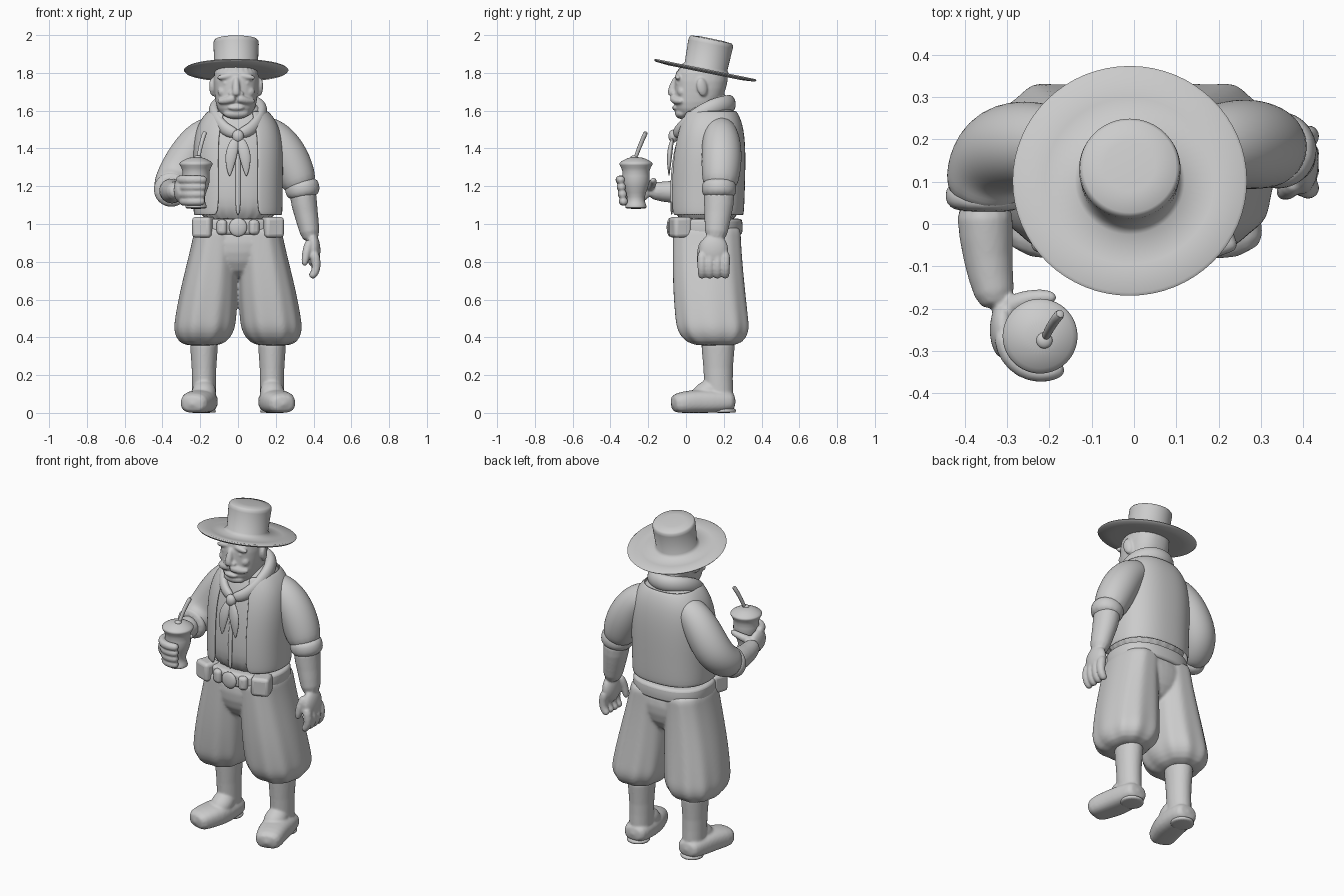
import bpy, bmesh
from math import sin, cos, pi, sqrt, radians, copysign
from mathutils import Vector, Matrix, Euler

if "Cube" in bpy.data.objects:
    bpy.data.objects.remove(bpy.data.objects["Cube"], do_unlink=True)

GREY = (.6, .6, .6, 1)
X_AXIS, Z_AXIS = Vector((1, 0, 0)), Vector((0, 0, 1))
SIDES = {"left": 1, "right": -1}

clay = bpy.data.materials.new("clay_grey")
clay.use_nodes = True
clay.diffuse_color = GREY
clay.node_tree.nodes["Principled BSDF"].inputs["Base Color"].default_value = GREY


def ring(bm, centre, u, w, sides, power=2, fold=0, gap=0):
    """One superellipse of vertices; gap leaves the front open by that angle."""
    row = []
    for k in range(sides):
        step = k / (sides - 1) if gap else k / sides
        a = gap - pi / 2 + (2 * pi - 2 * gap) * step
        c, s = (copysign(abs(f) ** (2 / power), f) for f in (cos(a), sin(a)))
        row.append(bm.verts.new(centre + (u * c + w * s) * (1 + fold * cos(10 * a))))
    return row


def skin(bm, rows, closed=True):
    """Bridge neighbouring rings and cap the ends of a closed form."""
    for a, b in zip(rows, rows[1:]):
        for k in range(0 if closed else 1, len(a)):
            bm.faces.new((a[k - 1], a[k], b[k], b[k - 1]))
    if closed:
        bm.faces.new(rows[0])
        bm.faces.new(rows[-1])


def stack(bm, rings, sides=24, power=2.4, gap=0):
    """Level rings given as (x, y, z, half width, half depth, fold)."""
    skin(bm, [ring(bm, Vector((x, y, z)), Vector((rx, 0, 0)), Vector((0, ry, 0)), sides, power, fold, gap)
              for x, y, z, rx, ry, fold in rings], closed=not gap)


def plain(rings):
    """Centred, unfolded rings from (y, z, half width, half depth)."""
    return [(0, y, z, rx, ry, 0) for y, z, rx, ry in rings]


def lathe(bm, profile, sides):
    stack(bm, [(0, 0, z, r, r, 0) for r, z in profile], sides, power=2)


def tube(bm, path, start, end, bulge=0, squash=1, axis=X_AXIS, sides=14, power=2):
    """Tube along a path, tapering from start to end and swelling by bulge midway."""
    pts = [Vector(p) for p in path]
    last = len(pts) - 1
    rows = []
    for i, p in enumerate(pts):
        along = (pts[min(i + 1, last)] - pts[max(i - 1, 0)]).normalized()
        u = (axis - along * axis.dot(along)).normalized()
        t = i / last
        r = start + (end - start) * t + bulge * sin(pi * t)
        rows.append(ring(bm, p, u * r, along.cross(u) * r * squash, sides, power))
    skin(bm, rows)


def ball(bm, loc, size, rot=(0, 0, 0)):
    place = Matrix.LocRotScale(Vector(loc), Euler(rot), Vector(size))
    bmesh.ops.create_uvsphere(bm, u_segments=16, v_segments=10, radius=1, matrix=place)


def finish(name, bm, sub=2, fuse=0, soften=5, thick=0, loc=(0, 0, 0), rot=(0, 0, 0), flip=1):
    """Make the object: flip mirrors it across x, fuse blends its pieces."""
    bmesh.ops.scale(bm, verts=bm.verts, vec=(flip, 1, 1))
    bmesh.ops.recalc_face_normals(bm, faces=bm.faces)
    mesh = bpy.data.meshes.new(name)
    bm.to_mesh(mesh)
    bm.free()
    mesh.materials.append(clay)
    ob = bpy.data.objects.new(name, mesh)
    bpy.context.collection.objects.link(ob)
    ob.location, ob.rotation_euler = (loc[0] * flip, loc[1], loc[2]), rot
    bpy.ops.object.select_all(action="DESELECT")
    ob.select_set(True)
    bpy.context.view_layer.objects.active = ob
    bpy.ops.object.shade_smooth_by_angle(angle=radians(60))
    if thick:
        mod = ob.modifiers.new("thickness", "SOLIDIFY")
        mod.thickness, mod.offset = thick, 0
    if sub:
        mod = ob.modifiers.new("smooth_surface", "SUBSURF")
        mod.levels = mod.render_levels = sub
    if fuse:
        mod = ob.modifiers.new("blend", "REMESH")
        mod.mode, mod.voxel_size, mod.use_smooth_shade = "VOXEL", fuse, True
        mod = ob.modifiers.new("soften", "SMOOTH")
        mod.factor, mod.iterations = .5, soften
    return ob


def part(name, build, *args, look={}, **kw):
    """A single-piece object made with one builder."""
    bm = bmesh.new()
    build(bm, *args, **kw)
    return finish(name, bm, **look)


# Hat: turned profile, tipped back
brim = [(.1, 0), (.2, -.004), (.27, .002), (.277, .01), (.27, .016), (.2, .01), (.13, .012)]
crown = [(.115, .03), (.12, .15), (.118, .167), (.11, .175), (.06, .18)]
part("hat", lathe, brim + crown, 64, look=dict(sub=0, loc=(-.01, .1, 1.805), rot=(-.2, 0, 0)))

# Head with the face blended in
bm = bmesh.new()
stack(bm, plain([(-.025, -.15, .065, .07), (-.02, -.09, .105, .115), (0, -.02, .115, .132),
                 (.01, .05, .122, .143), (.02, .16, .12, .143)]))
tube(bm, [(0, .07, -.2), (0, .07, -.1), (0, .06, 0)], .1, .1)
tube(bm, [(0, -.12, .08), (0, -.135, .04), (0, -.15, 0), (0, -.14, -.02)], .016, .025)
ball(bm, (0, -.125, -.085), (.045, .02, .015))
ball(bm, (0, -.09, -.115), (.07, .04, .03))
for s in SIDES.values():
    ball(bm, (s * .026, -.135, -.01), (.015, .014, .013))
    ball(bm, (s * .055, -.112, .08), (.05, .018, .016), (0, s * .15, 0))
    ball(bm, (s * .05, -.11, .045), (.022, .014, .012))
    ball(bm, (s * .065, -.092, 0), (.035, .025, .03))
    ball(bm, (s * .125, .015, .025), (.017, .03, .05), (.2, 0, s * .3))
    tube(bm, [(0, -.135, -.032), (s * .04, -.132, -.043), (s * .07, -.115, -.052), (s * .1, -.09, -.05)],
         .026, .012, axis=Z_AXIS)
finish("head", bm, sub=1, fuse=.006, loc=(-.01, .07, 1.7))

# Shirt, open vest over it, and belt
torso = [(.11, .98, .22, .18), (.11, 1.2, .218, .185), (.12, 1.4, .225, .18),
         (.13, 1.53, .2, .155), (.13, 1.6, .14, .12), (.13, 1.64, .1, .11)]
part("shirt", stack, plain(torso))
part("vest", stack, plain([(y, max(z, 1.04), rx + .012, ry + .012) for y, z, rx, ry in torso[:-1]]),
     sides=28, gap=.38, look=dict(thick=.012))
part("shirt_placket", tube, [(0, -.075, 1.04), (0, -.077, 1.2), (0, -.065, 1.35), (0, -.04, 1.45)], .014, .012, squash=.6)
part("belt", stack, plain([(.11, z, .235 - inset, .192 - inset) for z, inset in
                           ((.94, .015), (.945, 0), (1.025, 0), (1.03, .015))]))

# Belt pouches, studs and buckle
for side, s in SIDES.items():
    for label, at, size in (("pouch", (.182, -.03, .983), (.105, .1, .11)),
                            ("stud", (.085, -.07, .983), (.055, .045, .08))):
        block = part(f"{side}_belt_{label}", bmesh.ops.create_cube, size=1, matrix=Matrix.Diagonal((*size, 1)),
                     look=dict(sub=0, loc=at, rot=(0, 0, s * .35), flip=s))
        mod = block.modifiers.new("rounded", "BEVEL")
        mod.width, mod.segments = .02, 4
part("buckle", ball, (0, -.085, .983), (.05, .018, .05), look=dict(sub=1))

# Neck kerchief: rolled loop, knot and two tails
turns = [2 * pi * k / 12 for k in range(13)]
part("kerchief_loop", tube, [(.13 * sin(a), .09 - .145 * cos(a), 1.555 - .08 * cos(a) + .04 * sin(a) ** 2)
                             for a in turns], .03, .03, bulge=.02, squash=.75, axis=Z_AXIS)
part("kerchief_knot", ball, (0, -.068, 1.465), (.032, .026, .035), look=dict(sub=1))
for side, s in SIDES.items():
    part(f"{side}_kerchief_tail", tube, [(.01, -.07, 1.46), (.03, -.084, 1.4), (.042, -.09, 1.33), (.045, -.09, 1.25)],
         .016, .004, bulge=.025, squash=.45, look=dict(flip=s))

# Trousers: waist block and two baggy legs gathered at the calf, blended
bm = bmesh.new()
stack(bm, plain([(.11, 1, .225, .18), (.11, .9, .23, .185), (.11, .8, .19, .175), (.11, .7, .06, .1)]))
for s in SIDES.values():
    leg = []
    for i in range(14):
        t = i / 13
        swell = sin(pi * t * .6) ** 1.5
        gather = sqrt(1 - .6 * max(0, (t - .83) / .17) ** 2)
        leg.append((s * (.11 + .08 * t), .11 + .045 * t * t, 1 - .65 * t, (.115 + .045 * swell) * gather,
                    (.18 + .015 * swell) * gather, .012 + .035 * t ** 4))
    stack(bm, leg, sides=40)
finish("trousers", bm, sub=1, fuse=.008, soften=7)

# Boots: shaft and foot blended, toes turned out, on a heel
for side, s in SIDES.items():
    bm = bmesh.new()
    tube(bm, [(0, 0, .42), (0, 0, .3), (0, 0, .17), (0, .01, .03)], .088, .07, bulge=-.014, squash=1.2)
    tube(bm, [(0, .095, .06), (0, .05, .06), (.01, -.04, .06), (.02, -.11, .06), (.045, -.18, .055), (.065, -.25, .045)],
         .06, .07, bulge=.024, squash=.74, power=2.6)
    ball(bm, (0, -.06, .11), (.066, .09, .06), (.5, 0, 0))
    for v in bm.verts:
        v.co.z = max(v.co.z, 0)
    finish(f"{side}_boot", bm, sub=1, fuse=.007, loc=(.18, .17, 0), flip=s)
    part(f"{side}_boot_heel", lathe, [(.062, 0), (.066, .005), (.066, .03)], 24,
         look=dict(sub=1, loc=(.182, .2, 0), flip=s))

# Arms, each laid out from its elbow: sleeve and rolled cuff
shoulder = [(-.26, 0, .32), (-.15, .01, .27), (-.08, .015, .17)]
lower_sleeve = {"left": [(-.03, .01, .06), (0, 0, -.03)],
                "right": [(-.02, 0, .06), (.01, -.06, 0), (.02, -.13, -.02)]}
cuff = {"left": [(-.01, 0, .04), (0, 0, -.01), (.01, 0, -.07)],
        "right": [(.01, -.08, -.01), (.015, -.11, -.02), (.015, -.15, -.02)]}
elbow = (.34, .175, 1.2)
for side, s in SIDES.items():
    look = dict(loc=elbow, flip=s)
    part(f"{side}_sleeve", tube, shoulder + lower_sleeve[side], .075, .085, bulge=.032, look=look)
    part(f"{side}_cuff", tube, cuff[side], .086, .086, bulge=.012, look=look)

# Left forearm hanging, with a loosely curled hand
bm = bmesh.new()
tube(bm, [(0, 0, 0), (.01, 0, -.1), (.03, -.01, -.19), (.05, -.02, -.3)], .08, .05, squash=1.15)
ball(bm, (.058, -.028, -.34), (.04, .08, .09))
for i in range(4):
    y = .041 * i - .09
    tube(bm, [(.06, y, -.34), (.078, y, -.41), (.07, y, -.46), (.04, y, -.485)], .028, .021)
tube(bm, [(.045, -.07, -.28), (.02, -.1, -.35), (.01, -.1, -.43)], .029, .018)
finish("left_forearm_and_hand", bm, sub=1, fuse=.006, loc=elbow)

# Right forearm reaching forward, fingers wrapped round the cup
bm = bmesh.new()
tube(bm, [(.015, -.1, -.02), (.01, -.21, -.03), (0, -.3, -.03), (-.02, -.38, -.02)], .075, .045)
ball(bm, (-.03, -.425, -.02), (.032, .07, .065))
for i in range(4):
    reach = .072 + .006 * i
    curl = [.15 - .48 * k for k in range(6)]
    tube(bm, [(reach * cos(a) - .12, reach * sin(a) - .44, .038 * i - .08) for a in curl], .025, .023, axis=Z_AXIS)
tube(bm, [(-.03, -.38, -.01), (-.075, -.355, .01), (-.12, -.345, .025), (-.16, -.35, .035)], .028, .015, axis=Z_AXIS)
finish("right_forearm_and_hand", bm, sub=1, fuse=.006, loc=elbow, flip=SIDES["right"])

# Drinking gourd with flared rim and heaped top, and its straw
gourd = [(.045, 0), (.058, .005), (.056, .02), (.043, .045), (.05, .08), (.08, .15), (.065, .2),
         (.09, .235), (.09, .243), (.065, .26), (.03, .275)]
cup = (-.222, -.265, 1.08)
part("drinking_gourd", lathe, gourd, 32, look=dict(sub=1, loc=cup))
bm = bmesh.new()
tube(bm, [(.01, -.01, .25), (.02, .015, .32), (.04, .045, .39), (.05, .055, .41)], .01, .013)
ball(bm, (.01, -.01, .272), (.02, .02, .012))
finish("straw", bm, sub=1, loc=cup)
